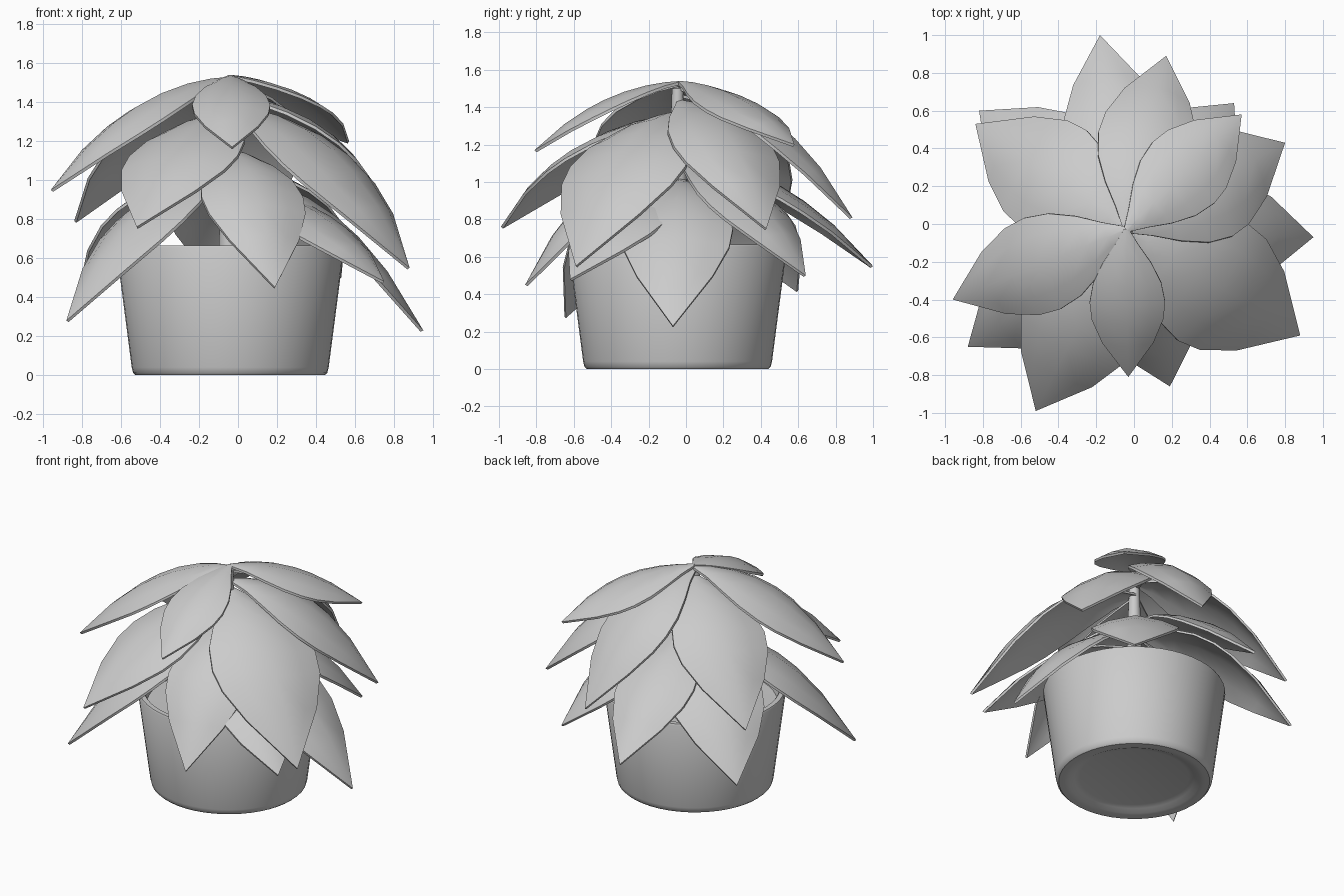
import bpy, bmesh, math
from mathutils import Vector

if "Cube" in bpy.data.objects:
    bpy.data.objects.remove(bpy.data.objects["Cube"])

CX, CY = -0.04, -0.045   # pot and stem axis


def finish(name, bm, angle=40):
    bmesh.ops.remove_doubles(bm, verts=bm.verts, dist=0.0005)
    bmesh.ops.recalc_face_normals(bm, faces=bm.faces)
    me = bpy.data.meshes.new(name)
    bm.to_mesh(me)
    bm.free()
    ob = bpy.data.objects.new(name, me)
    bpy.context.collection.objects.link(ob)
    bpy.ops.object.select_all(action='DESELECT')
    ob.select_set(True)
    bpy.context.view_layer.objects.active = ob
    bpy.ops.object.shade_smooth_by_angle(angle=math.radians(angle))
    return ob


def lathe(name, profile, steps=48):
    bm = bmesh.new()
    vs = [bm.verts.new((CX + r, CY, z)) for r, z in profile]
    es = [bm.edges.new(p) for p in zip(vs, vs[1:])]
    bmesh.ops.spin(bm, geom=vs + es, cent=(CX, CY, 0), axis=(0, 0, 1),
                   angle=2 * math.pi, steps=steps)
    return finish(name, bm)


# leaf outline: position along the midrib, share of half width
ROWS = [(0, .07), (.1, .32), (.22, .64), (.36, .9), (.5, 1), (.62, .95), (.78, .68), (1, 0)]
COLS = [-1, -.6, 0, .6, 1]


def leaf(name, tip, base_z, width, bulge=.55, cup=.28, thick=.016):
    base = Vector((CX, CY + .015, base_z))
    tip = Vector(tip)
    flat = Vector((tip.x - base.x, tip.y - base.y, 0))
    ctrl = base + flat * bulge + Vector((0, 0, -.02))
    side = Vector((0, 0, 1)).cross(flat).normalized()
    top, bottom = [], []
    bm = bmesh.new()
    for t, w in ROWS:
        mid = base * (1 - t) ** 2 + ctrl * 2 * t * (1 - t) + tip * t * t
        tan = ((ctrl - base) * (1 - t) + (tip - ctrl) * t).normalized()
        nrm = tan.cross(side).normalized()
        h = w * width / 2
        pts = [mid + side * (u * h) - nrm * (cup * h * abs(u) ** 1.7) for u in COLS]
        top.append([bm.verts.new(p) for p in pts])
        bottom.append([bm.verts.new(p - nrm * thick) for p in pts])
    n = len(COLS) - 1
    for i in range(len(ROWS) - 1):
        for j in range(n):
            for s in (top, bottom):
                bm.faces.new((s[i][j], s[i + 1][j], s[i + 1][j + 1], s[i][j + 1]))
        for j in (0, n):
            bm.faces.new((top[i][j], top[i + 1][j], bottom[i + 1][j], bottom[i][j]))
    for j in range(n):
        bm.faces.new((top[0][j], top[0][j + 1], bottom[0][j + 1], bottom[0][j]))
    finish(name, bm)


# pot with recessed foot, soil and stem
lathe("pot", [(0, .03), (.35, .03), (.385, .02), (.42, .004), (.45, 0), (.485, 0),
              (.498, .012), (.505, .04), (.585, .655), (.58, .665), (.548, .665),
              (.54, .655), (.525, .54), (0, .54)])
lathe("soil", [(0, .55), (.53, .56), (.53, .53), (0, .53)])
lathe("stem", [(0, .54), (.06, .54), (.05, 1.0), (.03, 1.5), (0, 1.51)], 16)

# leaves: tip, height at the stem, width, bulge
LEAVES = [
    # upper tier
    ((-.03, -.81, 1.17), 1.54, .40, .55), ((-.96, -.40, .95), 1.53, .52, .55),
    ((.57, .58, 1.20), 1.54, .46, .55), ((.17, .89, .81), 1.51, .52, .6),
    # middle tier
    ((-.84, .53, .79), 1.47, .62, .58), ((.80, .43, .75), 1.44, .60, .6),
    ((.88, -.59, .55), 1.38, .72, .62), ((-.52, -.99, .76), 1.36, .62, .58),
    # lower tier
    ((-.18, 1.0, .55), 1.13, .52, .55), ((.95, -.07, .23), 1.02, .60, .6),
    ((.19, -.86, .45), 1.16, .54, .6), ((-.88, -.65, .28), 1.06, .56, .58),
    ((-.82, .60, .42), 1.10, .62, .6), ((.53, .64, .50), 1.10, .56, .62),
    ((.75, -.62, .48), .98, .52, .58),
]
for k, (tip, z, w, b) in enumerate(LEAVES):
    leaf(f"leaf_{k + 1:02d}", tip, z, w, b)
